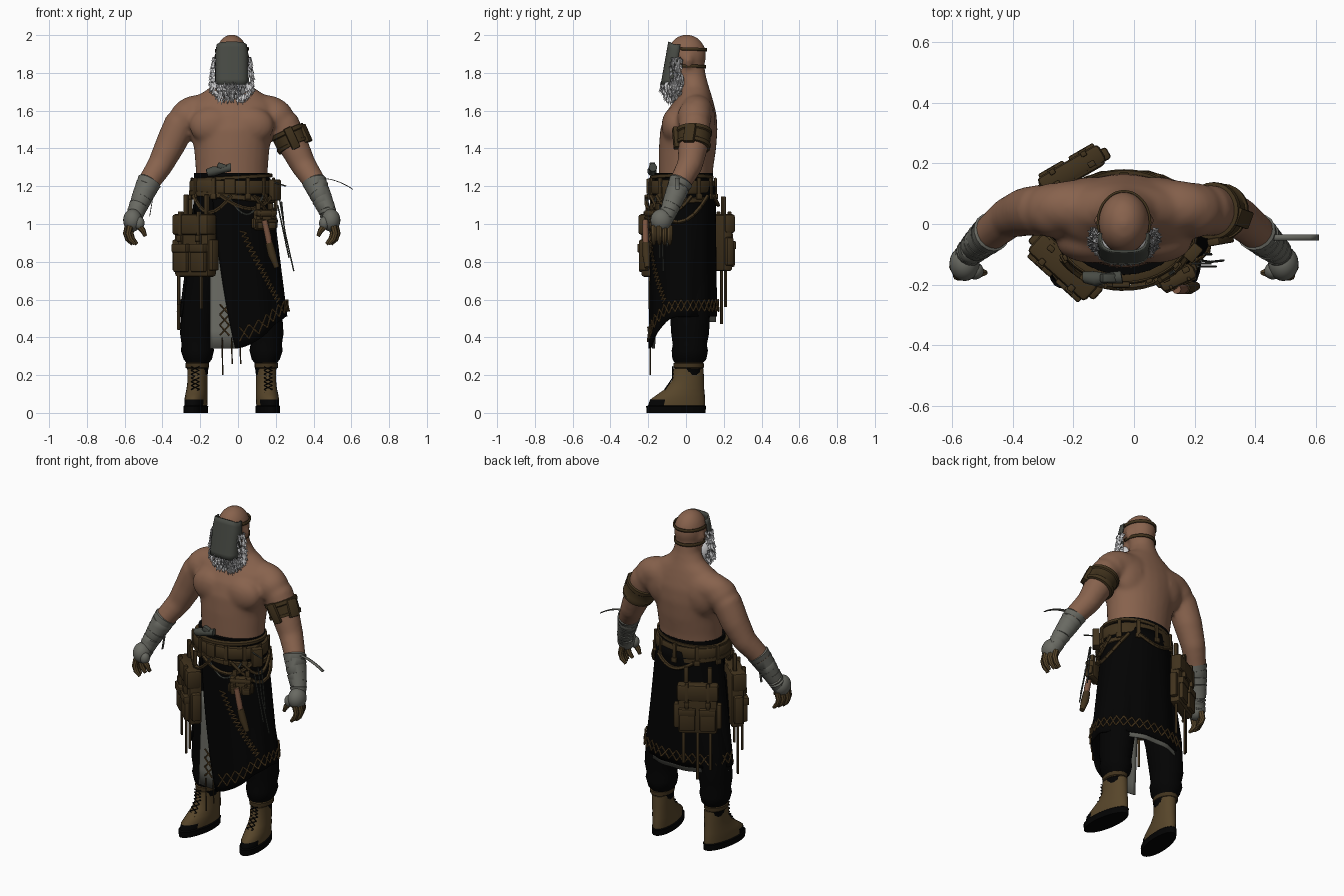
import bpy, bmesh, math, random
from math import sin, cos, radians as rad, pi
from mathutils import Vector, Matrix

random.seed(4)
if "Cube" in bpy.data.objects:
    bpy.data.objects.remove(bpy.data.objects["Cube"])
CX = -0.033  # body centre line

def material(name, *rgb):
    m = bpy.data.materials.new(name)
    m.use_nodes = True
    m.diffuse_color = (*rgb, 1)
    m.node_tree.nodes["Principled BSDF"].inputs["Base Color"].default_value = (*rgb, 1)
    return m

SKIN = material("skin", .245, .123, .074)
WHITE = material("beard white", .66, .66, .67)
GREY = material("beard grey", .25, .25, .26)
METAL = material("mask metal", .064, .069, .058)
WRAP = material("grey cloth", .14, .142, .122)
LEATHER = material("dark leather", .052, .032, .012)
BOOT = material("boot leather", .095, .06, .023)
BLACK = material("black cloth", .0008, .0008, .0008)
STITCH = material("stitching", .1, .058, .02)
WOOD = material("wood", .2, .09, .052)

def finish(name, bm, *mats):
    bmesh.ops.recalc_face_normals(bm, faces=bm.faces)
    me = bpy.data.meshes.new(name)
    bm.to_mesh(me)
    ob = bpy.data.objects.new(name, me)
    bpy.context.collection.objects.link(ob)
    for m in mats:
        me.materials.append(m)
    return ob

def loft(bm, rings, closed=True, caps=True):
    vs = [[bm.verts.new(p) for p in r] for r in rings]
    n = len(vs[0])
    for a, b in zip(vs, vs[1:]):
        for i in range(n if closed else n - 1):
            bm.faces.new((a[i], a[(i + 1) % n], b[(i + 1) % n], b[i]))
    if caps:
        bm.faces.new(vs[0][::-1])
        bm.faces.new(vs[-1])

def stack(bm, rows, n=28):  # rows of (z, x, y, rx, ry) as level ellipses
    loft(bm, [[(x + rx * cos(2 * pi * i / n), y + ry * sin(2 * pi * i / n), z)
               for i in range(n)] for z, x, y, rx, ry in rows])

def tube(bm, pts, n=14, tilt=0):  # round limb through points (x, y, z, radius)
    ps = [Vector(p[:3]) for p in pts]
    rings = []
    for i, p in enumerate(ps):
        t = (ps[min(i + 1, len(ps) - 1)] - ps[max(i - 1, 0)]).normalized()
        t = (t + Vector([random.uniform(-tilt, tilt) for _ in range(3)])).normalized()
        u = t.cross((1, 0, 0) if abs(t.y) > .9 else (0, 1, 0)).normalized()
        v, r = t.cross(u), pts[i][3]
        rings.append([p + r * (u * cos(2 * pi * k / n) + v * sin(2 * pi * k / n)) for k in range(n)])
    loft(bm, rings)

def ball(bm, loc, radii):
    bmesh.ops.create_uvsphere(bm, u_segments=20, v_segments=14, radius=1,
                              matrix=Matrix.Translation(loc) @ Matrix.Diagonal((*radii, 1)))

def box(bm, M, loc, size, bevel=.006):
    g = bmesh.ops.create_cube(bm, size=1, matrix=M @ Matrix.Translation(loc) @ Matrix.Diagonal((*size, 1)))
    edges = list({e for v in g["verts"] for e in v.link_edges})
    bmesh.ops.bevel(bm, geom=edges, offset=bevel, segments=2, profile=.5, affect='EDGES')

def frame(x, y, z, turn=0, lean=0):
    return Matrix.Translation((x, y, z)) @ Matrix.Rotation(rad(turn), 4, 'Z') @ Matrix.Rotation(rad(lean), 4, 'Y')

def cord(name, lines, r, mat):
    bm = bmesh.new()
    for line in lines:
        for a, b in zip(line, line[1:]):
            tube(bm, [(*a, r), (*b, r)], 5)
    finish(name, bm, mat)

def sheet(name, func, nu, nv, mat, thick):
    bm = bmesh.new()
    loft(bm, [[func(u / nu, v / nv) for u in range(nu + 1)] for v in range(nv + 1)], False, False)
    finish(name, bm, mat).modifiers.new("thickness", 'SOLIDIFY').thickness = thick

# Body: torso, head and arms fused into one skin
ARM = [(.19, .045, 1.6, .07), (.277, .045, 1.525, .086), (.325, .04, 1.42, .081),
       (.38, .02, 1.31, .069), (.44, -.03, 1.22, .06), (.505, -.09, 1.07, .043), (.525, -.12, 1.0, .035)]
def arm(s, k):
    i = min(int(k), len(ARM) - 2)
    x, y, z, r = Vector(ARM[i]).lerp(Vector(ARM[i + 1]), k - i)
    return CX + s * x, y, z, r
bm = bmesh.new()
stack(bm, [(z, CX, y, rx, ry) for z, y, rx, ry in (
    (1.18, -.005, .19, .14), (1.3, 0, .192, .145), (1.4, .008, .2, .152), (1.5, .015, .225, .152),
    (1.58, .025, .24, .137), (1.64, .037, .225, .11), (1.69, .048, .165, .085), (1.73, .045, .105, .075),
    (1.78, .035, .075, .072), (1.85, .02, .07, .075))])
ball(bm, (CX, .004, 1.893), (.086, .104, .111))
ball(bm, (CX, -.035, 1.81), (.068, .07, .08))
for s in (1, -1):
    tube(bm, [arm(s, k / 2) for k in range(13)])
    for x, y, z, radii in ((.23, .045, 1.565, (.098, .092, .095)), (.16, .055, 1.595, (.15, .09, .09)),
                           (.1, -.06, 1.52, (.125, .07, .1)), (.11, .075, 1.55, (.13, .08, .14)),
                           (.088, .012, 1.865, (.012, .022, .034))):
        ball(bm, (CX + s * x, y, z), radii)
body = finish("body", bm, SKIN)
m = body.modifiers.new("fuse", 'REMESH')
m.mode, m.voxel_size, m.use_smooth_shade = 'VOXEL', .011, True
m = body.modifiers.new("soften", 'SMOOTH')
m.iterations, m.factor = 12, .5

# Welding mask with head straps
def mask_point(u, v):
    c, d = cos(pi + pi * u), sin(pi + pi * u)
    return (CX + (.08 + .008 * min(1, 4 * v)) * math.copysign(abs(c) ** .6, c),
            -.03 - .03 * v - (.064 + .01 * v) * abs(d) ** .6, 1.965 - .225 * v - .015 * (1 - v) * abs(c) ** 3)
sheet("face_mask", mask_point, 20, 8, METAL, .008)
for name, z, rx, ry in (("upper", 1.92, .09, .107), ("lower", 1.83, .086, .102)):
    sheet(name + "_head_strap", lambda u, v: (CX + rx * cos(pi * (1.2 * u - .1)), .005 + ry * sin(pi * (1.2 * u - .1)),
          z + .016 * v - .012 * u), 24, 1, LEATHER, .008)

# Beard of overlapping tufts
bm = bmesh.new()
ball(bm, (CX, -.055, 1.75), (.093, .066, .09))
for i in range(650):
    a, z = rad(random.uniform(-205, 25)), random.uniform(1.66, 1.885)
    if z > 1.755 and sin(a) < -.45:
        continue
    w = min(1, .5 + (z - 1.65) * 7) - max(0, z - 1.78) * 1.2
    out = Vector((cos(a), sin(a), 0))
    p = Vector((CX + .106 * w * cos(a), -.05 + .076 * w * sin(a), z))
    d = (out * random.uniform(.1, .7) + Vector((random.uniform(-.4, .4), 0, -1))).normalized()
    side = out.cross(d).normalized() * .009
    base = [bm.verts.new(v) for v in (p + side, p - side, p + out * .01)]
    tip = bm.verts.new(p + d * random.uniform(.02, .036))
    for k in range(3):
        bm.faces.new((base[k], base[(k + 1) % 3], tip)).material_index = int(i % 4 == 0)
finish("beard", bm, WHITE, GREY)

# Forearm wraps, hands and fingers
for s, side in ((1, "left"), (-1, "right")):
    bm = bmesh.new()
    for i in range(9):
        pts = [arm(s, 3.9 + i * .215 + k) for k in (0, .03, .25, .28)]
        tube(bm, [(x, y, z, r + e) for (x, y, z, r), e in zip(pts, (-.006, .005, .003, -.006))], 16, .16)
    ball(bm, (CX + s * .525, -.13, 1.02), (.05, .058, .06))
    ball(bm, (CX + s * .49, -.155, 1.005), (.028, .028, .035))
    finish(side + "_wrap", bm, WRAP)
    bm = bmesh.new()
    for i in range(4):
        tube(bm, [(CX + s * (x - .012 * abs(i - 1)), -.17 + .028 * i, z, r) for x, z, r in
                  ((.55, .99, .017), (.56, .95, .016), (.55, .92, .015), (.525, .893, .009))], 8)
    tube(bm, [(CX + s * x, -.16, z, r) for x, z, r in ((.5, 1.0, .018), (.47, .965, .015), (.457, .935, .009))], 8)
    finish(side + "_fingers", bm, BOOT)
sheet("left_wrap_tail", lambda u, v: (.43 + .18 * u, -.055 + .02 * v, 1.245 - .06 * u * u), 6, 1, WRAP, .004)
sheet("right_wrap_tail", lambda u, v: (-.44 - .03 * u, -.07 + .015 * v, 1.22 - .18 * u), 4, 1, WRAP, .004)

# Armband
bm = bmesh.new()
tube(bm, [(*arm(1, k)[:3], r) for k, r in
          ((1.25, .08), (1.28, .094), (1.45, .095), (1.5, .089), (1.9, .087), (1.95, .093), (2.1, .09), (2.12, .08))], 24)
box(bm, frame(.355, .02, 1.48, -20, -25), (0, 0, 0), (.03, .06, .1))
box(bm, frame(.285, -.055, 1.455, 10, -25), (0, 0, 0), (.045, .025, .12))
finish("armband", bm, LEATHER)

# Trousers, boots and laces
bm = bmesh.new()
stack(bm, [(z, CX, -.012, rx, ry) for z, rx, ry in ((.85, .18, .13), (1, .19, .15), (1.15, .198, .158), (1.27, .2, .155))])
for s in (1, -1):
    stack(bm, [(z, CX + s * x, y, rx, ry) for z, x, y, rx, ry in (
        (.2, .18, .015, .052, .07), (.265, .18, .015, .06, .075), (.285, .18, .018, .075, .09),
        (.33, .182, .02, .088, .096), (.36, .182, .02, .083, .09), (.42, .184, .022, .09, .1),
        (.6, .165, .02, .097, .11), (.8, .13, .005, .1, .125), (1, .1, -.01, .1, .13))], 20)
finish("trousers", bm, BLACK)
for s, side in ((1, "left"), (-1, "right")):
    bm = bmesh.new()
    x = CX + s * .183
    stack(bm, [(z, x, y, rx, ry) for z, y, rx, ry in (
        (.0, -.053, .061, .157), (.035, -.053, .063, .16), (.04, -.05, .057, .152), (.07, -.045, .059, .147),
        (.1, -.025, .057, .125), (.13, -.005, .054, .102), (.17, .01, .052, .086), (.235, .012, .053, .082))], 24)
    for f in bm.faces:
        c = f.calc_center_median()
        f.material_index = int(c.z < .038 or (c.z < .08 and c.y < -.12))
    bmesh.ops.rotate(bm, cent=(x, .0, 0), matrix=Matrix.Rotation(rad(s * 8), 3, 'Z'), verts=bm.verts)
    finish(side + "_boot", bm, BOOT, BLACK)
    cord(side + "_laces", [[(x + s * .01 + k * (.022 if i % 2 else -.022), -.125 + .055 * min(1, i / 4), .105 + .02 * i)
                            for i in range(8)] for k in (1, -1)], .003, BLACK)
    bm = bmesh.new()
    stack(bm, [(z, x, .014, r, r + .018) for z, r in ((.235, .056), (.24, .062), (.262, .063), (.267, .056))], 20)
    finish(side + "_ankle_strap", bm, LEATHER)

# Wrapped skirt with slanted opening, lining and stitched diamonds
def skirt(a, t, k=1.0):
    hem = .51 - .17 * max(0, cos(rad(a + 90))) ** 3
    z = 1.2 + (hem - 1.2) * t
    f, r = (1.2 - z) / .7, k * (1 + .018 * t * sin(rad(a * 11)))
    return (-.025 + (.2 + .085 * f) * r * cos(rad(a)), -.013 + (.17 + .01 * f) * r * sin(rad(a)), z)
sheet("skirt", lambda u, v: skirt((-125 + 37 * v) * (1 - u) + 185 * u, v), 80, 14, BLACK, .01)
sheet("grey_panel", lambda u, v: (-.148 + .15 * u, -.15 - .03 * v + .01 * (1 - u) ** 3, .9 - .56 * v), 8, 6, WRAP, .006)
sheet("hem_lining", lambda u, v: skirt(50 + 120 * u, .88 + .16 * v, .965), 40, 2, WRAP, .006)
zig = [[skirt(-84 + 10 * i, .96 if (i + k) % 2 else .87, 1.045) for i in range(27)] for k in (0, 1)]
zig += [[skirt(-78 + 45 * i / 34 + (4 if i % 2 else -4), .28 + .57 * i / 34, 1.045) for i in range(35)]]
zig += [[(-.07 + (.025 if (i + k) % 2 else -.025), -.186, .41 + .055 * i) for i in range(4)] for k in (0, 1)]
cord("skirt_stitching", zig, .0045, STITCH)
cord("front_ties", [[(x, -.19, z), (x + .004, -.19, z - d)] for x, z, d in
                    ((-.085, .4, .2), (-.035, .4, .14), (.01, .36, .1))], .004, LEATHER)

# Belts, loops and waist ornaments
for name, z, h, rx, ry, slope in (("wide_belt", 1.195, .07, .22, .172, 0), ("upper_belt", 1.245, .02, .21, .163, .012),
                                  ("hip_belt", 1.145, .03, .222, .172, -.02)):
    bm = bmesh.new()
    loft(bm, [[(CX + (rx + e) * cos(pi * i / 24), -.022 + (ry + e) * sin(pi * i / 24), z + q * h + slope * cos(pi * i / 24))
               for i in range(48)] for q, e in ((-.5, -.02), (-.5, 0), (-.38, .005), (.38, .005), (.5, 0), (.5, -.02))])
    finish(name, bm, LEATHER)
bm = bmesh.new()
for a in (-150, -115, -68, -40, -10, 30, 60, 90, 125, 160):
    M = frame(CX + .224 * cos(rad(a)), -.022 + .178 * sin(rad(a)), 1.19, a + 90)
    box(bm, M, (0, 0, 0), (.022, .014, .11), .004)
    box(bm, M, (0, -.006, -.045), (.034, .014, .03), .004)
box(bm, frame(CX - .01, -.2, 1.2), (0, 0, 0), (.06, .02, .08))
finish("belt_loops", bm, LEATHER)
def swag(a0, d, drop):
    return [(CX + .235 * cos(rad(a0 + d * i / 8)), -.02 + .19 * sin(rad(a0 + d * i / 8)), 1.15 - drop * sin(pi * i / 8))
            for i in range(9)]
cord("slung_straps", [swag(-105, 80, .07), swag(-60, 105, .14), swag(-45, 60, .08), swag(-150, 60, .09), swag(60, 60, .05)],
     .011, LEATHER)
cord("belt_chain", [swag(-95, 50, .1)], .006, METAL)
bm = bmesh.new()
tube(bm, [(-.165, -.175, 1.27, .02), (-.13, -.18, 1.28, .026), (-.09, -.178, 1.285, .018), (-.04, -.175, 1.3, .022)], 10, .4)
box(bm, frame(-.085, -.178, 1.305, 0, 20), (0, 0, 0), (.05, .03, .03))
finish("belt_clamp", bm, METAL)

# Pouches with flap, pockets, buckled straps and hanging tails
def pouch(name, M, w, d, h, tails=()):
    bm = bmesh.new()
    box(bm, M, (0, 0, 0), (w, d, h), .016)
    box(bm, M, (0, -.01, h * .34), (w * 1.06, d * 1.1, h * .34), .016)
    for s in (-1, 1):
        box(bm, M, (s * w * .26, -d * .55, -h * .2), (w * .4, d * .5, h * .45), .01)
        box(bm, M, (s * w * .26, -d * .6, -h * .04), (w * .43, d * .55, h * .14))
        box(bm, M, (s * w * .53, 0, -h * .15), (w * .16, d * .7, h * .5), .01)
        box(bm, M, (s * w * .27, -d * .6, h * .25), (w * .09, d * .3, h * .6), .004)
        box(bm, M, (s * w * .27, -d * .75, h * .12), (w * .13, .012, h * .1), .003)
        box(bm, M, (s * w * .3, d * .1, h * .62), (.025, .02, h * .4), .004)
    for x, y, n in tails:
        box(bm, M, (x, y, -h / 2 - n / 2), (.016, .012, n + .06), .003)
    finish(name, bm, LEATHER)
pouch("front_pouch", frame(-.225, -.135, .885, -42), .24, .075, .33, ((-.12, 0, .25), (-.09, -.03, .12), (.06, -.02, .14)))
pouch("back_pouch", frame(-.2, .17, .9, -150), .22, .06, .3, ((-.08, 0, .16), (0, -.02, .25), (.07, 0, .2)))
pouch("small_pouch", frame(.14, -.17, 1.02, 25), .12, .045, .11)

# Hanging tools on the left hip
bm = bmesh.new()
tube(bm, [(.14, -.215, 1.02, .015), (.16, -.215, .93, .017), (.17, -.212, .87, .014)], 10)
finish("tool_handle", bm, WOOD)
bm = bmesh.new()
tube(bm, [(.165, -.212, .9, .02), (.18, -.21, .84, .022), (.205, -.205, .77, .014)], 10)
box(bm, frame(.195, -.095, 1.18, 50), (0, 0, 0), (.06, .04, .11))
finish("tool_sheath", bm, LEATHER)
cord("hip_rods", [[(.22, -.12, 1.13), (.25, -.125, .95), (.295, -.12, .75)], [(.21, -.14, 1.1), (.27, -.14, .82)],
                  [(.23, -.1, 1.12), (.255, -.1, .88)], [(.19, -.13, 1.22), (.255, -.13, 1.2)]], .004, METAL)

bpy.ops.object.select_all(action='SELECT')
bpy.context.view_layer.objects.active = body
bpy.ops.object.shade_smooth_by_angle(angle=rad(40))
